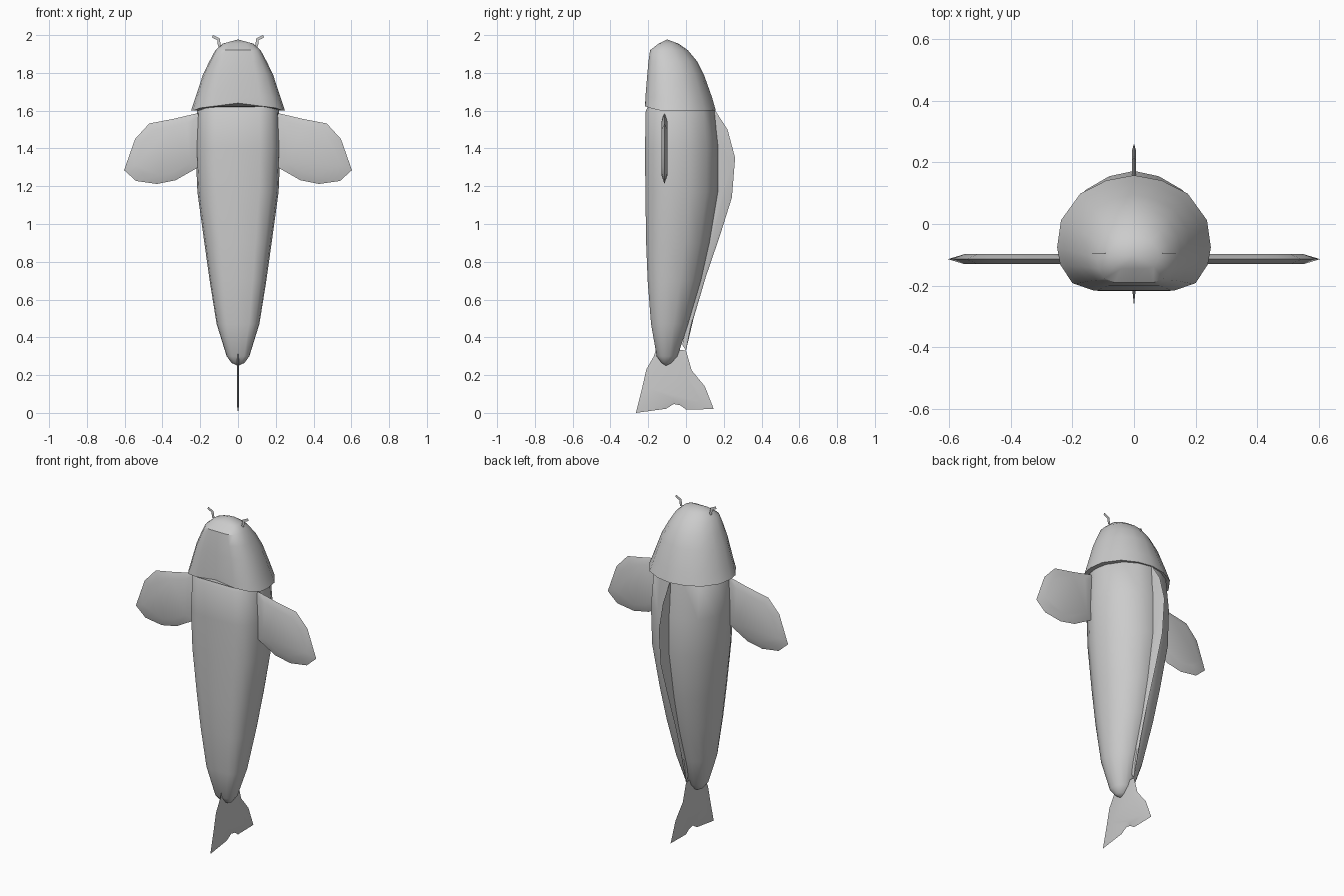
import bpy, bmesh, math

if "Cube" in bpy.data.objects:
    bpy.data.objects.remove(bpy.data.objects["Cube"])

# Half cross-section shared by body and head: flat belly at -1, rounded back at +1
SECTION = [(0, -1), (0.52, -1), (0.8, -0.87), (0.96, -0.55), (1, -0.25), (0.95, 0.22),
           (0.7, 0.68), (0.36, 0.91)]
LOOP = SECTION + [(0, 1)] + [(-x, y) for x, y in SECTION[:0:-1]]


def finish(name, bm, angle=40):
    bmesh.ops.recalc_face_normals(bm, faces=bm.faces)
    mesh = bpy.data.meshes.new(name)
    bm.to_mesh(mesh)
    bm.free()
    obj = bpy.data.objects.new(name, mesh)
    bpy.context.collection.objects.link(obj)
    bpy.ops.object.select_all(action='DESELECT')
    obj.select_set(True)
    bpy.context.view_layer.objects.active = obj
    bpy.ops.object.shade_smooth_by_angle(angle=math.radians(angle))
    return obj


def loft(name, rings, pole, lift=0):
    """rings: (z, half width, front y, back y); pole: (y, z) of the closing tip."""
    bm = bmesh.new()
    loops = []
    for i, (z, w, yf, yb) in enumerate(rings):
        mid, half = (yf + yb) / 2, (yb - yf) / 2
        ring = []
        for x, y in LOOP:
            up = lift * (1 - 0.8 * abs(x)) if i == 0 and y < -0.8 else 0
            ring.append(bm.verts.new((x * w, mid + y * half, z + up)))
        loops.append(ring)
    n = len(LOOP)
    for a, b in zip(loops, loops[1:]):
        for i in range(n):
            j = (i + 1) % n
            bm.faces.new((a[i], a[j], b[j], b[i]))
    tip = bm.verts.new((0, pole[0], pole[1]))
    for i in range(n):
        bm.faces.new((loops[-1][i], loops[-1][(i + 1) % n], tip))
    bm.faces.new(loops[0])
    return finish(name, bm)


def fin(name, outline, thick, place, inset=0.72):
    """Thin blade: sharp outline with a thicker inset face on both sides."""
    bm = bmesh.new()
    n = len(outline)
    cu = sum(p[0] for p in outline) / n
    cv = sum(p[1] for p in outline) / n
    edge = [bm.verts.new(place(u, v, 0)) for u, v in outline]
    for s in (1, -1):
        inner = [bm.verts.new(place(cu + (u - cu) * inset, cv + (v - cv) * inset, s * thick / 2))
                 for u, v in outline]
        for i in range(n):
            j = (i + 1) % n
            bm.faces.new((edge[i], edge[j], inner[j], inner[i]))
        bm.faces.new(inner)
    return finish(name, bm)


# Tapering body
loft("body", [(1.64, 0.2, -0.19, 0.1), (1.6, 0.216, -0.213, 0.15), (1.4, 0.225, -0.217, 0.172),
              (1.17, 0.215, -0.215, 0.17), (0.9, 0.178, -0.211, 0.125), (0.7, 0.15, -0.203, 0.08),
              (0.47, 0.113, -0.185, 0.012), (0.3, 0.06, -0.155, -0.045),
              (0.265, 0.035, -0.13, -0.075)], (-0.105, 0.248))

# Domed head overlapping the body
loft("head", [(1.6, 0.249, -0.216, 0.158), (1.67, 0.225, -0.215, 0.138), (1.79, 0.186, -0.205, 0.095),
              (1.86, 0.152, -0.199, 0.06), (1.92, 0.12, -0.19, 0.01),
              (1.955, 0.08, -0.145, -0.04)], (-0.1, 1.977), lift=0.04)

# Paired pectoral fins and flat whiskers
PECTORAL = [(0.19, 1.59), (0.23, 1.583), (0.34, 1.557), (0.47, 1.532), (0.545, 1.45),
            (0.603, 1.285), (0.54, 1.228), (0.43, 1.212), (0.33, 1.232), (0.21, 1.3)]
WHISKER = [(0.09, 1.94), (0.105, 1.94), (0.108, 1.975), (0.138, 1.988), (0.132, 2.0), (0.097, 1.983)]
for side, s in (("left", 1), ("right", -1)):
    fin("pectoral_fin_" + side, PECTORAL, 0.032, lambda u, v, t: (s * u, -0.114 + t, v), 0.75)
    fin("whisker_" + side, WHISKER, 0.002, lambda u, v, t: (s * u, -0.095 + t, v), 0.6)

# Dorsal fin along the back
DORSAL = [(0.13, 1.61), (0.155, 1.6), (0.22, 1.5), (0.26, 1.35), (0.243, 1.14), (0.18, 0.94),
          (0.105, 0.72), (0.04, 0.5), (0.0, 0.33), (-0.02, 0.36), (0.06, 0.72), (0.14, 1.1), (0.14, 1.4)]
fin("dorsal_fin", DORSAL, 0.012, lambda u, v, t: (t, u, v), 0.85)

# Forked tail fin
TAIL = [(-0.155, 0.35), (-0.17, 0.3), (-0.21, 0.23), (-0.235, 0.12), (-0.265, 0.0), (-0.105, 0.022),
        (-0.065, 0.047), (-0.03, 0.04), (0.0, 0.018), (0.147, 0.02), (0.1, 0.14), (0.03, 0.225),
        (0.0, 0.33)]
fin("tail_fin", TAIL, 0.012, lambda u, v, t: (t, u, v), 0.7)
